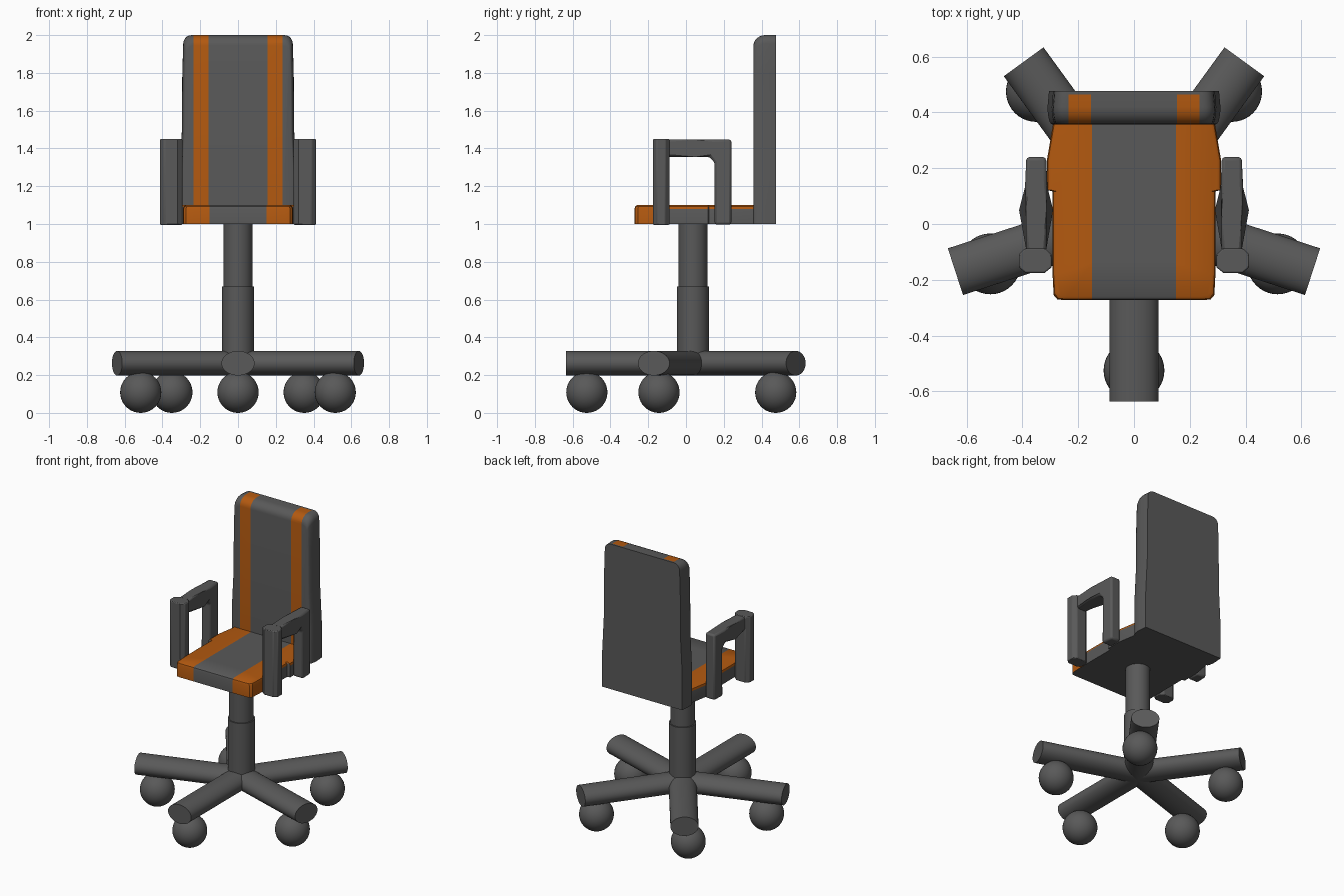
import bpy, bmesh, math
from mathutils import Vector

if "Cube" in bpy.data.objects:
    bpy.data.objects.remove(bpy.data.objects["Cube"])


def material(name, rgb):
    m = bpy.data.materials.new(name)
    m.diffuse_color = (*rgb, 1)
    m.use_nodes = True
    m.node_tree.nodes["Principled BSDF"].inputs["Base Color"].default_value = m.diffuse_color
    return m


GREY = material("dark_grey", (0.1, 0.1, 0.1))
ORANGE = material("orange", (0.45, 0.1, 0.005))


def loft(name, rings, cuts=(), is_orange=None):
    """Skin matching closed rings, slice at planes x = cut, colour the stripes."""
    bm = bmesh.new()
    loops = [[bm.verts.new(p) for p in ring] for ring in rings]
    n = len(loops[0])
    for a, b in zip(loops, loops[1:]):
        for i in range(n):
            j = (i + 1) % n
            bm.faces.new((a[i], a[j], b[j], b[i]))
    bm.faces.new(loops[0])
    bm.faces.new(loops[-1])
    bmesh.ops.recalc_face_normals(bm, faces=bm.faces)
    for co, no in cuts:
        geom = bm.verts[:] + bm.edges[:] + bm.faces[:]
        bmesh.ops.bisect_plane(bm, geom=geom, plane_co=co, plane_no=no)
    bm.normal_update()
    if is_orange:
        for f in bm.faces:
            f.material_index = int(is_orange(f.calc_center_median(), f.normal))
    me = bpy.data.meshes.new(name)
    bm.to_mesh(me)
    bm.free()
    me.materials.append(GREY)
    me.materials.append(ORANGE)
    ob = bpy.data.objects.new(name, me)
    bpy.context.collection.objects.link(ob)
    return ob


def smooth(ob, angle=35):
    bpy.ops.object.select_all(action='DESELECT')
    ob.select_set(True)
    bpy.context.view_layer.objects.active = ob
    bpy.ops.object.shade_smooth_by_angle(angle=math.radians(angle))


def bevel(ob, width):
    m = ob.modifiers.new("bevel", 'BEVEL')
    m.width, m.segments, m.limit_method = width, 2, 'ANGLE'
    m.angle_limit = math.radians(40)


def tube(name, a, b, rx, rz):
    """Elliptical cylinder from a to b."""
    a, b = Vector(a), Vector(b)
    d = (b - a).normalized()
    up = Vector((0, 1, 0)) if abs(d.z) > 0.9 else Vector((0, 0, 1))
    side = d.cross(up)
    t = [i * math.tau / 48 for i in range(48)]
    ob = loft(name, [[c + side * rx * math.cos(k) + up * rz * math.sin(k) for k in t]
                     for c in (a, b)])
    smooth(ob)


def mirrored(half):
    return half + [(-x, y) for x, y in reversed(half)]


# star base with five legs
CY = 0.037
for i in range(5):
    a = math.radians(-90 + 72 * i)
    tube(f"base_leg_{i + 1}", (0, CY, 0.263),
         (0.673 * math.cos(a), CY + 0.673 * math.sin(a), 0.263), 0.088, 0.065)

# ball casters
for i, (x, y) in enumerate([(0, -.525), (.515, -.143), (-.515, -.143), (.35, .475), (-.35, .475)]):
    bpy.ops.mesh.primitive_uv_sphere_add(segments=40, ring_count=20, radius=0.109,
                                         location=(x, y, 0.109))
    ball = bpy.context.object
    ball.name = f"caster_{i + 1}"
    ball.data.materials.append(GREY)
    smooth(ball)

# gas lift column
tube("column_lower", (0, CY, 0.25), (0, CY, 0.67), 0.085, 0.085)
tube("column_upper", (0, CY, 0.6), (0, CY, 1.01), 0.077, 0.077)

# seat cushion with orange side panels
outline = mirrored([(.25, -.273), (.275, -.27), (.288, -.255), (.292, -.18), (.292, .117),
                    (.312, .122), (.312, .23), (.29, .36), (.285, .42)])


def seat_ring(z, inset):
    return [(x * (1 - inset / 0.29), y + (inset if y < -.2 else 0), z) for x, y in outline]


smooth(loft("seat", [seat_ring(1.0, 0), seat_ring(1.08, 0), seat_ring(1.093, .004),
                     seat_ring(1.1, .014)],
            [((s * .15, 0, 0), (1, 0, 0)) for s in (1, -1)] + [((0, -.14, 0), (0, 1, 0))],
            lambda c, n: abs(c.x) > .15 and n.z > -.5 and (c.y < -.14 or n.z > .2)))


# backrest, front edges rolled over, two orange stripes
def back_ring(y, drop, inset):
    pts = [(.31, 1.0), (.31, 1.25), (.297, 1.5), (.295, 1.8)]
    for k in range(6):
        a = k * math.pi / 10
        pts.append((.245 + .045 * math.cos(a), 1.955 + .045 * math.sin(a)))
    out = []
    for x, z in mirrored(pts):
        z2 = 1.0 + (z - 1.0) * (1 - drop)
        out.append((x * (1 - inset / .3), y, z2))
    return out


rings = [back_ring(.477, 0, .005), back_ring(.42, 0, 0)]
for k in range(1, 7):
    a = k * math.pi / 12
    rings.append(back_ring(.42 - .063 * math.sin(a), .055 * (1 - math.cos(a)),
                           .016 * (1 - math.cos(a))))
smooth(loft("backrest", rings,
            [((s * x, 0, 0), (1, 0, 0)) for s in (1, -1) for x in (.155, .235)]
            + [((0, .465, 0), (0, 1, 0))],
            lambda c, n: .155 < abs(c.x) < .235 and c.y < .465 and n.z > -.5))

# armrests: front post plus top bar turning down into rear post
rail = [(-.1, 1.447), (.05, 1.447), (.14, 1.447), (.24, 1.447), (.24, .997), (.152, .997),
        (.152, 1.325), (.125, 1.355), (.05, 1.355), (-.1, 1.355)]
octagon = [(.32, -.175), (.39, -.175), (.413, -.155), (.413, -.11), (.39, -.087),
           (.32, -.087), (.295, -.11), (.295, -.155)]


def rail_x(y, outer):
    bulge = max(0, 1 - abs(y - .05) / .13)
    return .386 + .014 * bulge if outer else .315 - .013 * bulge


for s, side in ((1, "right"), (-1, "left")):
    post = loft(f"arm_post_{side}", [[(s * x, y, z) for x, y in octagon] for z in (.996, 1.45)])
    bevel(post, .005)
    smooth(post)
    arm = loft(f"arm_rail_{side}", [[(s * rail_x(y, o), y, z) for y, z in rail] for o in (0, 1)])
    bevel(arm, .012)
    smooth(arm)
